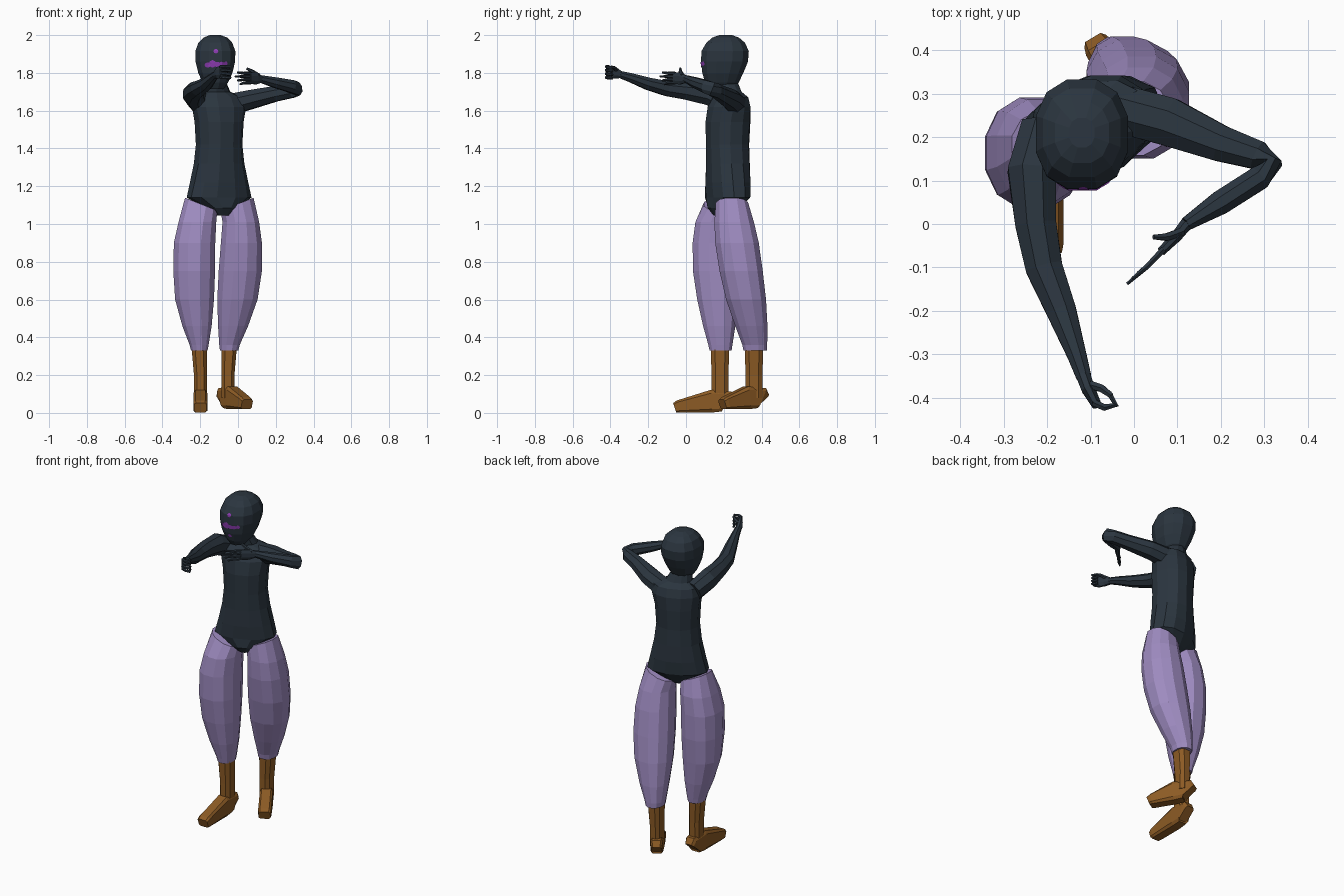
import bpy, bmesh, math
from mathutils import Vector
from mathutils.bvhtree import BVHTree


def material(name, rgb):
    m = bpy.data.materials.new(name)
    m.diffuse_color = (*rgb, 1)
    return m


NAVY = material("dark navy cloth", (0.024, 0.036, 0.050))
LILAC = material("lilac trousers", (0.350, 0.265, 0.540))
BROWN = material("brown leather", (0.265, 0.105, 0.018))
VIOLET = material("violet face paint", (0.27, 0.045, 0.45))


def finish(name, bm, mat):
    bmesh.ops.recalc_face_normals(bm, faces=bm.faces)
    me = bpy.data.meshes.new(name)
    bm.to_mesh(me)
    bm.free()
    me.materials.append(mat)
    ob = bpy.data.objects.new(name, me)
    bpy.context.collection.objects.link(ob)
    return ob


def skin(name, rings, mat):
    """Join equal rings of points into a closed flat-shaded skin."""
    bm = bmesh.new()
    rows = [[bm.verts.new(p) for p in r] for r in rings]
    n = len(rows[0])
    for a, b in zip(rows, rows[1:]):
        for i in range(n):
            j = (i + 1) % n
            bm.faces.new((a[i], a[j], b[j], b[i]))
    bm.faces.new(rows[0])
    bm.faces.new(rows[-1])
    return finish(name, bm, mat)


def outline(n, power):
    """Unit superellipse; a lower power is boxier."""
    pts = []
    for i in range(n):
        t = 2 * math.pi * (i + 0.5) / n
        c, s = math.cos(t), math.sin(t)
        pts.append((math.copysign(abs(c) ** power, c), math.copysign(abs(s) ** power, s)))
    return pts


def stack(name, secs, mat, n=12, yaw=0, power=0.9):
    """Horizontal rings: (z, cx, cy, rx, ry[, tilt along x])."""
    c, s = math.cos(math.radians(yaw)), math.sin(math.radians(yaw))
    rings = []
    for z, cx, cy, rx, ry, *tilt in secs:
        k = tilt[0] if tilt else 0
        rings.append([(cx + u * rx * c - v * ry * s, cy + u * rx * s + v * ry * c, z + k * u)
                      for u, v in outline(n, power)])
    return skin(name, rings, mat)


def tube(name, secs, mat, n=8, power=1.0):
    """Rings square to a path: (x, y, z, half width, half height)."""
    pts = [Vector(q[:3]) for q in secs]
    rings = []
    for i, q in enumerate(secs):
        a = (pts[i] - pts[i - 1]).normalized() if i else Vector()
        b = (pts[i + 1] - pts[i]).normalized() if i + 1 < len(pts) else Vector()
        t = (a + b).normalized()
        side = t.cross(Vector((0, 0, 1))).normalized()
        up = side.cross(t)
        rings.append([pts[i] + side * u * q[3] + up * v * q[4] for u, v in outline(n, power)])
    return skin(name, rings, mat)


# Torso with neck and crotch, turned towards +x
stack("torso", [
    (1.045, -0.085, 0.19, 0.035, 0.045), (1.085, -0.09, 0.20, 0.085, 0.085),
    (1.14, -0.10, 0.22, 0.178, 0.105), (1.22, -0.10, 0.222, 0.158, 0.112),
    (1.32, -0.10, 0.222, 0.135, 0.112), (1.42, -0.10, 0.22, 0.123, 0.112),
    (1.54, -0.10, 0.222, 0.130, 0.116), (1.62, -0.10, 0.228, 0.146, 0.108),
    (1.67, -0.105, 0.235, 0.135, 0.085), (1.70, -0.115, 0.23, 0.075, 0.062),
    (1.76, -0.12, 0.21, 0.052, 0.060)], NAVY, n=12, yaw=22)

# Head
head = stack("head", [
    (1.715, -0.12, 0.185, 0.045, 0.065), (1.75, -0.12, 0.19, 0.070, 0.092),
    (1.80, -0.12, 0.195, 0.093, 0.112), (1.86, -0.12, 0.204, 0.108, 0.128),
    (1.915, -0.12, 0.207, 0.109, 0.129), (1.96, -0.12, 0.21, 0.092, 0.105),
    (1.987, -0.12, 0.21, 0.064, 0.072), (2.0, -0.12, 0.21, 0.03, 0.035)], NAVY, n=12, power=0.85)

# Face paint: thin patches laid on the front of the head
hb = bmesh.new()
hb.from_mesh(head.data)
tree = BVHTree.FromBMesh(hb)
hb.free()


def patch(name, x, z, rx, rz):
    bm = bmesh.new()
    pts = [(x, z)] + [(x + rx * math.cos(k * math.pi / 4), z + rz * math.sin(k * math.pi / 4))
                      for k in range(8)]
    vs = []
    for px, pz in pts:
        hit = tree.ray_cast(Vector((px, -1, pz)), Vector((0, 1, 0)))[0]
        vs.append(bm.verts.new((px, hit.y - 0.003, pz)))
    for k in range(8):
        bm.faces.new((vs[0], vs[1 + k], vs[1 + (k + 1) % 8]))
    ob = finish(name, bm, VIOLET)
    if ob.data.polygons[0].normal.y > 0:
        ob.data.flip_normals()


patch("brow_spot", -0.117, 1.915, 0.013, 0.012)
patch("chin_spot", -0.117, 1.785, 0.013, 0.010)
for i, (x, z, rx, rz) in enumerate([(-0.16, 1.842, 0.018, 0.014), (-0.135, 1.848, 0.02, 0.020),
                                    (-0.11, 1.845, 0.02, 0.014), (-0.086, 1.847, 0.018, 0.012),
                                    (-0.064, 1.85, 0.009, 0.012)]):
    patch(f"mouth_paint_{i}", x, z, rx, rz)

# Baggy trouser legs; the top rims slope down towards the crotch
stack("right_trouser_leg", [
    (1.105, -0.195, 0.178, 0.088, 0.085, -0.035), (1.01, -0.215, 0.168, 0.103, 0.122),
    (0.90, -0.23, 0.163, 0.113, 0.132), (0.75, -0.232, 0.163, 0.114, 0.130),
    (0.60, -0.23, 0.168, 0.106, 0.112), (0.46, -0.217, 0.176, 0.080, 0.088),
    (0.36, -0.206, 0.182, 0.052, 0.066), (0.33, -0.205, 0.183, 0.045, 0.060)], LILAC)
stack("left_trouser_leg", [
    (1.105, -0.005, 0.243, 0.090, 0.088, 0.035), (1.01, 0.015, 0.255, 0.100, 0.108),
    (0.90, 0.018, 0.270, 0.112, 0.119), (0.75, 0.012, 0.292, 0.118, 0.118),
    (0.60, -0.003, 0.318, 0.110, 0.109), (0.46, -0.026, 0.346, 0.082, 0.088),
    (0.36, -0.045, 0.364, 0.056, 0.068), (0.33, -0.047, 0.366, 0.050, 0.064)], LILAC)


# Boots: a shaft and a wedge foot
def boot(side, x, y, lean, yaw, length, lift):
    s, c = math.sin(math.radians(yaw)), -math.cos(math.radians(yaw))
    stack(side + "_boot_shaft", [(0.345, x, y, 0.043, 0.052), (0.2, x + lean, y, 0.036, 0.047),
                                 (0.08, x + lean, y, 0.036, 0.046)], BROWN, n=8, power=0.7)
    fx = x + lean
    tube(side + "_boot_foot", [
        (fx + s * d, y + c * d, lift + h, w, h)
        for d, w, h in [(-0.045, 0.03, 0.048), (-0.035, 0.036, 0.060), (0.045, 0.038, 0.062),
                        (length - 0.02, 0.038, 0.034), (length, 0.034, 0.027)]],
        BROWN, n=8, power=0.4)


boot("right", -0.205, 0.18, 0.006, 0, 0.24, 0.0)
boot("left", -0.047, 0.36, -0.006, 31, 0.195, 0.018)

# Arms: one stretched forward, one bent across the chest
tube("right_arm", [
    (-0.21, 0.22, 1.645, 0.055, 0.06), (-0.235, 0.12, 1.688, 0.060, 0.063),
    (-0.226, 0.0, 1.705, 0.051, 0.050), (-0.207, -0.10, 1.717, 0.046, 0.043),
    (-0.167, -0.20, 1.742, 0.037, 0.035), (-0.132, -0.30, 1.777, 0.024, 0.025),
    (-0.116, -0.35, 1.792, 0.019, 0.020)], NAVY)
tube("left_arm", [
    (-0.03, 0.265, 1.635, 0.06, 0.06), (0.08, 0.235, 1.662, 0.060, 0.053),
    (0.20, 0.185, 1.690, 0.045, 0.044), (0.285, 0.158, 1.706, 0.036, 0.041),
    (0.318, 0.137, 1.715, 0.024, 0.040), (0.288, 0.106, 1.727, 0.030, 0.037),
    (0.20, 0.05, 1.748, 0.030, 0.030), (0.12, 0.0, 1.768, 0.017, 0.021)], NAVY)

# Hands: palms, four fingers and a thumb each
tube("right_palm", [(-0.118, -0.345, 1.79, 0.018, 0.02), (-0.105, -0.38, 1.80, 0.017, 0.034),
                    (-0.085, -0.418, 1.806, 0.012, 0.036)], NAVY)
tube("left_palm", [(0.122, 0.002, 1.767, 0.016, 0.02), (0.098, -0.028, 1.77, 0.014, 0.033),
                   (0.062, -0.064, 1.772, 0.011, 0.034)], NAVY)
for i in range(4):
    z = 1.776 + 0.019 * i
    tube(f"right_finger_{i}", [(-0.095, -0.41, z, 0.009, 0.009), (-0.068, -0.422, z, 0.009, 0.009),
                               (-0.042, -0.416, z - 0.002, 0.008, 0.008),
                               (-0.058, -0.388, z - 0.004, 0.007, 0.007)], NAVY, n=6)
    z = 1.747 + 0.017 * i
    r = 0.025 * abs(i - 2) / 2
    tube(f"left_finger_{i}", [(0.068, -0.058, z, 0.008, 0.009), (0.03, -0.098, z, 0.007, 0.008),
                              (-0.016 + r, -0.138 + r, z + 0.004 * (i - 2), 0.004, 0.005)], NAVY, n=6)
tube("right_thumb", [(-0.10, -0.37, 1.815, 0.011, 0.011), (-0.075, -0.378, 1.826, 0.010, 0.010),
                     (-0.052, -0.395, 1.832, 0.007, 0.007)], NAVY, n=6)
tube("left_thumb", [(0.11, -0.018, 1.785, 0.011, 0.012), (0.075, -0.030, 1.808, 0.010, 0.010),
                    (0.045, -0.030, 1.824, 0.006, 0.006)], NAVY, n=6)
